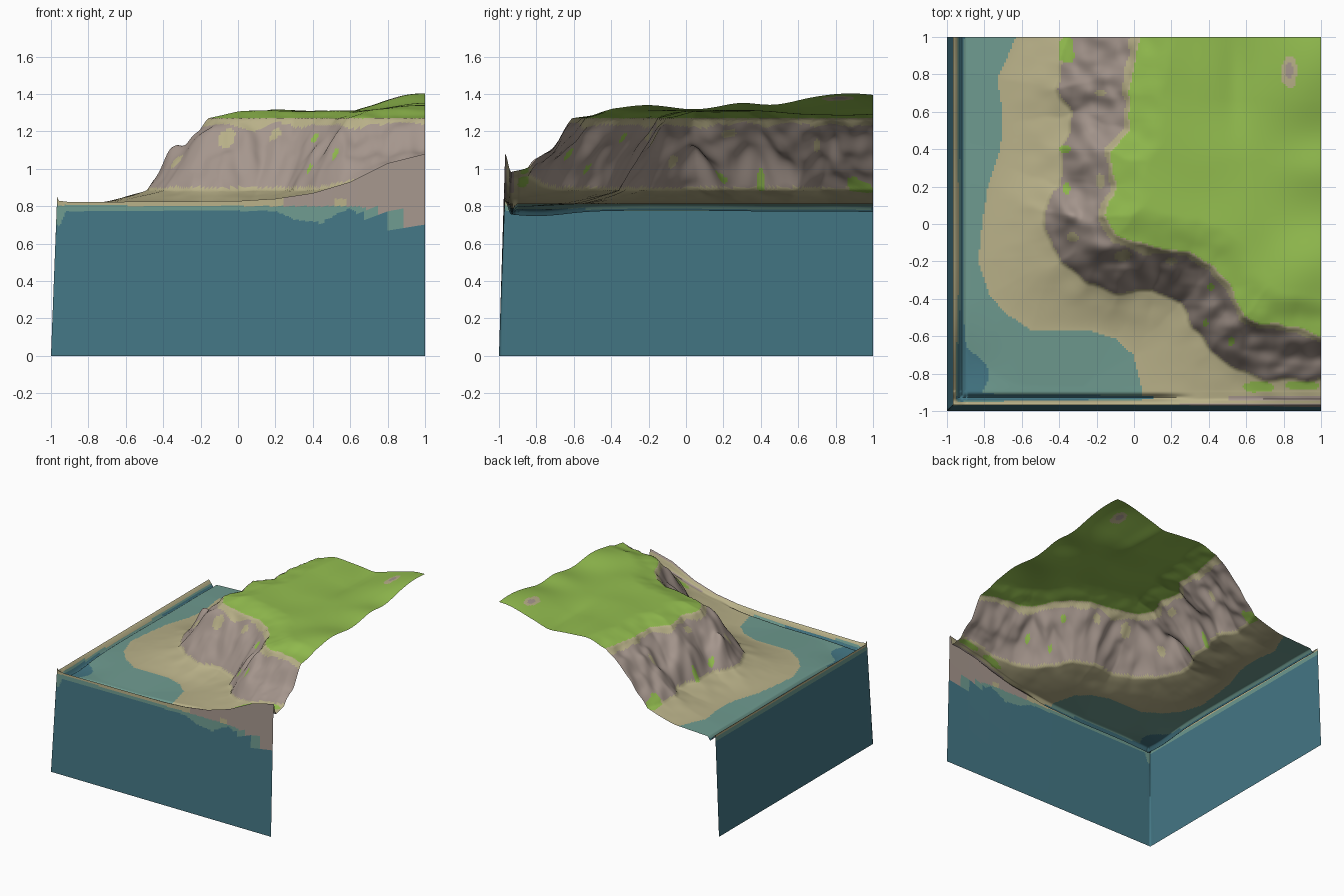
import bpy, bmesh, math
from mathutils import Vector, noise

if "Cube" in bpy.data.objects:
    bpy.data.objects.remove(bpy.data.objects["Cube"])

def srgb(*c):
    return tuple(((v / 255 + 0.055) / 1.055) ** 2.4 for v in c) + (1,)

COLOURS = [("deep_water", srgb(68, 119, 133)), ("shallow_water", srgb(110, 154, 143)),
           ("sand", srgb(184, 176, 136)), ("rock", srgb(165, 150, 141)),
           ("grass", srgb(147, 189, 79))]
DEEP, SHALLOW, SAND, ROCK, GRASS = range(5)

# Contour lines running from the back edge to the front or right edge
SHORE = [(-.63, 1), (-.68, .88), (-.73, .78), (-.7, .6), (-.71, .4), (-.78, .2), (-.81, 0), (-.83, -.2),
         (-.77, -.38), (-.68, -.48), (-.55, -.565), (-.22, -.57), (-.1, -.61), (0, -.7), (.04, -.87), (.04, -1)]
FOOT = [(-.35, 1), (-.4, .85), (-.42, .72), (-.33, .6), (-.39, .4), (-.4, .2), (-.5, .08), (-.47, -.05),
        (-.4, -.2), (-.25, -.31), (-.1, -.38), (.1, -.35), (.25, -.42), (.32, -.56), (.4, -.68), (.55, -.78),
        (.7, -.84), (1, -.83)]
BROW = [(.02, 1), (0, .85), (-.04, .7), (-.03, .5), (-.14, .38), (-.1, .2), (-.17, .05), (-.1, -.08),
        (.1, -.13), (.3, -.16), (.42, -.22), (.52, -.36), (.58, -.5), (.7, -.54), (.85, -.55), (1, -.6)]


def smooth(a, b, v):
    t = min(1, max(0, (v - a) / (b - a)))
    return t * t * (3 - 2 * t)


def lerp(points, v):
    for (a, p), (b, q) in zip(points, points[1:]):
        if v <= b:
            return p + (q - p) * max(0, (v - a) / (b - a))
    return points[-1][1]


def extend(line):
    """Lengthen a contour past the border, with its closing corner kept apart."""
    a, b = line[0], line[-1]
    end = (2, b[1]) if b[0] == 1 else (b[0], -2)
    path = [(a[0], 2)] + line + [end]
    return path, path + ([(2, -2)] if b[0] != 1 else []) + [(2, 2)]


CONTOURS = {k: extend(v) for k, v in (("shore", SHORE), ("foot", FOOT), ("brow", BROW))}


def signed_distance(name, x, y):
    path, loop = CONTOURS[name]
    best = 99
    for (ax, ay), (bx, by) in zip(path, path[1:]):
        dx, dy = bx - ax, by - ay
        t = min(1, max(0, ((x - ax) * dx + (y - ay) * dy) / (dx * dx + dy * dy)))
        best = min(best, (x - ax - t * dx) ** 2 + (y - ay - t * dy) ** 2)
    inside = False
    for (ax, ay), (bx, by) in zip(loop, loop[1:] + loop[:1]):
        if (ay > y) != (by > y) and x < (bx - ax) * (y - ay) / (by - ay) + ax:
            inside = not inside
    return math.sqrt(best) * (1 if inside else -1)


def bump(x, y, cx, cy, sx, sy):
    return math.exp(-((x - cx) / sx) ** 2 - ((y - cy) / sy) ** 2)


def rough(x, y, scale, seed=0):
    return noise.noise(Vector((x * scale, y * scale, seed)))


def ground(x, y):
    """Return height and zone: 0-1 sea, 1-2 beach, 2-3 cliff, 3+ plateau."""
    wx = x + .025 * rough(x, y, 9, 3)
    wy = y + .025 * rough(x, y, 9, 7)
    foot = .885 + .125 * smooth(.35, 1, x) * smooth(-.45, -.75, y)
    d_foot = signed_distance("foot", wx, wy)
    if d_foot < 0:
        d = signed_distance("shore", x, y)
        if d < 0:
            return .812 + .05 * max(d, -.3) - .02 * bump(x, y, -.93, -.8, .2, .18), 1 + max(d, -.9)
        w = d / (d - d_foot)
        return .812 + (foot - .812) * w ** 1.5, 1 + w
    d = signed_distance("brow", wx, wy)
    if d < 0:
        u = d_foot / (d_foot - d)
        gully = rough(x, y, 5, 1) * .06 + rough(x, y, 12, 2) * .03
        return foot + (1.265 - foot) * u ** .9 + gully * math.sin(math.pi * u), 2 + u
    top = (1.308 + .095 * bump(x, y, 1, .88, .27, .4) + .03 * bump(x, y, 1, .3, .2, .14)
           + .03 * bump(x, y, 1, -.2, .25, .2) - .02 * bump(x, y, .55, .8, .08, .3)
           + .015 * rough(x, y, 3, 5))
    return 1.265 + (top - 1.265) * smooth(-.05, .2, d), 3 + d


RIM = [(-1, .835), (-.9, .822), (0, .828), (.2, .84), (.4, .87), (.6, .93), (.8, 1.03), (1, 1.08)]


def height(x, y, tx, ty):
    """Ground with a raised rim along the left and front, dropping as walls to zero."""
    rim = lerp(RIM, x) if ty < 1 or y < -.96 else .825
    if x < -.96 and y < -.96:
        rim = .85
    if min(tx, ty) < 1 or x < -.96 or y < -.96:
        return min(tx, ty) * rim, -1
    z, zone = ground(x, y)
    ex, ey = x + .967, y + .967
    fx, fy = 1 - smooth(0, .032, ex), 1 - smooth(0, .032, ey)
    dip = .03 * max(bump(ex, 0, .047, 0, .014, 1), bump(ey, 0, .04, 0, .014, 1) * smooth(.35, .1, x))
    z -= dip
    z += (.825 - z) * fx
    z += (lerp(RIM, x) - z) * fy
    return z, zone


# Sample positions: wall rows, close rows behind the rim, then an even spread
ts = [0, .25, .5, .65, .75, .8] + [.82 + .01 * i for i in range(18)]
axis = [(-1 + .033 * t, t) for t in ts]
axis += [(-.967 + .008 * i, 1) for i in range(10)]
axis += [(-.895 + 1.895 * i / 180, 1) for i in range(181)]
n = len(axis)

# Patches painted on the land: centre, half sizes, colour
PATCHES = [(-.36, .93, .045, .07, GRASS), (-.37, .4, .03, .025, GRASS), (.67, -.87, .08, .03, GRASS),
           (.9, -.865, .1, .025, GRASS), (.38, -.53, .015, .025, GRASS), (.41, -.34, .02, .02, GRASS),
           (.52, -.63, .02, .025, GRASS), (-.36, .19, .02, .03, GRASS), (-.33, -.07, .03, .025, SAND),
           (-.18, .7, .03, .015, SAND), (-.18, .23, .025, .04, SAND), (-.06, -.17, .045, .03, SAND),
           (.2, -.2, .03, .02, SAND), (.83, .82, .022, .045, ROCK), (.83, .81, .042, .09, SAND)]
WALL_DEEP = [(-1, .7), (-.95, .7), (-.92, .772), (.2, .775), (.3, .73), (.45, .71), (.53, .76), (.6, .79),
             (.7, .73), (.82, .72), (1, .755)]
WALL_SHALLOW = [(-1, .805), (.3, .8), (.65, .8), (.7, .785), (.84, .765), (.88, .735), (1, .755)]


def colour(x, y, z, zone):
    if zone < 0:                                        # walls and rim
        front = y < -.96 and y < x
        if z < (lerp(WALL_DEEP, x) if front else .775):
            return DEEP
        if z < (lerp(WALL_SHALLOW, x) if front else .805):
            return SHALLOW
        sandy = abs(x - .55) < .03 and z < .84
        return ROCK if front and x > .24 and not sandy else SAND
    if x < -.935 or y < -.94:                           # inner side of the rim
        return SAND if z > .8 else SHALLOW if z > .785 else DEEP
    for cx, cy, rx, ry, c in PATCHES:
        wob = 1 + .5 * rough(x, y, 20, 4)
        if ((x - cx) / rx) ** 2 + ((y - cy) / ry) ** 2 < wob:
            return c
    if zone < 1:
        return DEEP if z < .786 else SHALLOW
    if y < -.915 and x < .3:
        return DEEP if z < .79 else SAND
    if y < -.92 and x > .5:
        return ROCK
    if zone < 2.03:
        return SAND
    if zone < 2.9 + .1 * rough(x, y, 8, 9):
        return ROCK
    return SAND if zone < 3.008 else GRASS


# Build the terrain sheet, open at the back, right and bottom
bm = bmesh.new()
verts, zones = [], []
for y, ty in axis:
    for x, tx in axis:
        z, zone = height(x, y, tx, ty)
        verts.append(bm.verts.new((x, y, z)))
        zones.append(zone)
for j in range(n - 1):
    for i in range(n - 1):
        ids = [j * n + i, j * n + i + 1, (j + 1) * n + i + 1, (j + 1) * n + i]
        face = bm.faces.new([verts[k] for k in ids])
        c = face.calc_center_median()
        zs = [zones[k] for k in ids]
        face.material_index = colour(c.x, c.y, c.z, -1 if min(zs) == -1 else sum(zs) / 4)

mesh = bpy.data.meshes.new("coastal_cliff")
bm.to_mesh(mesh)
bm.free()
for name, rgba in COLOURS:
    mat = bpy.data.materials.new(name)
    mat.diffuse_color = rgba
    mat.use_nodes = True
    mat.node_tree.nodes["Principled BSDF"].inputs["Base Color"].default_value = mat.diffuse_color
    mesh.materials.append(mat)
terrain = bpy.data.objects.new("coastal_cliff", mesh)
bpy.context.collection.objects.link(terrain)
bpy.context.view_layer.objects.active = terrain
terrain.select_set(True)
bpy.ops.object.shade_smooth_by_angle(angle=math.radians(50))
